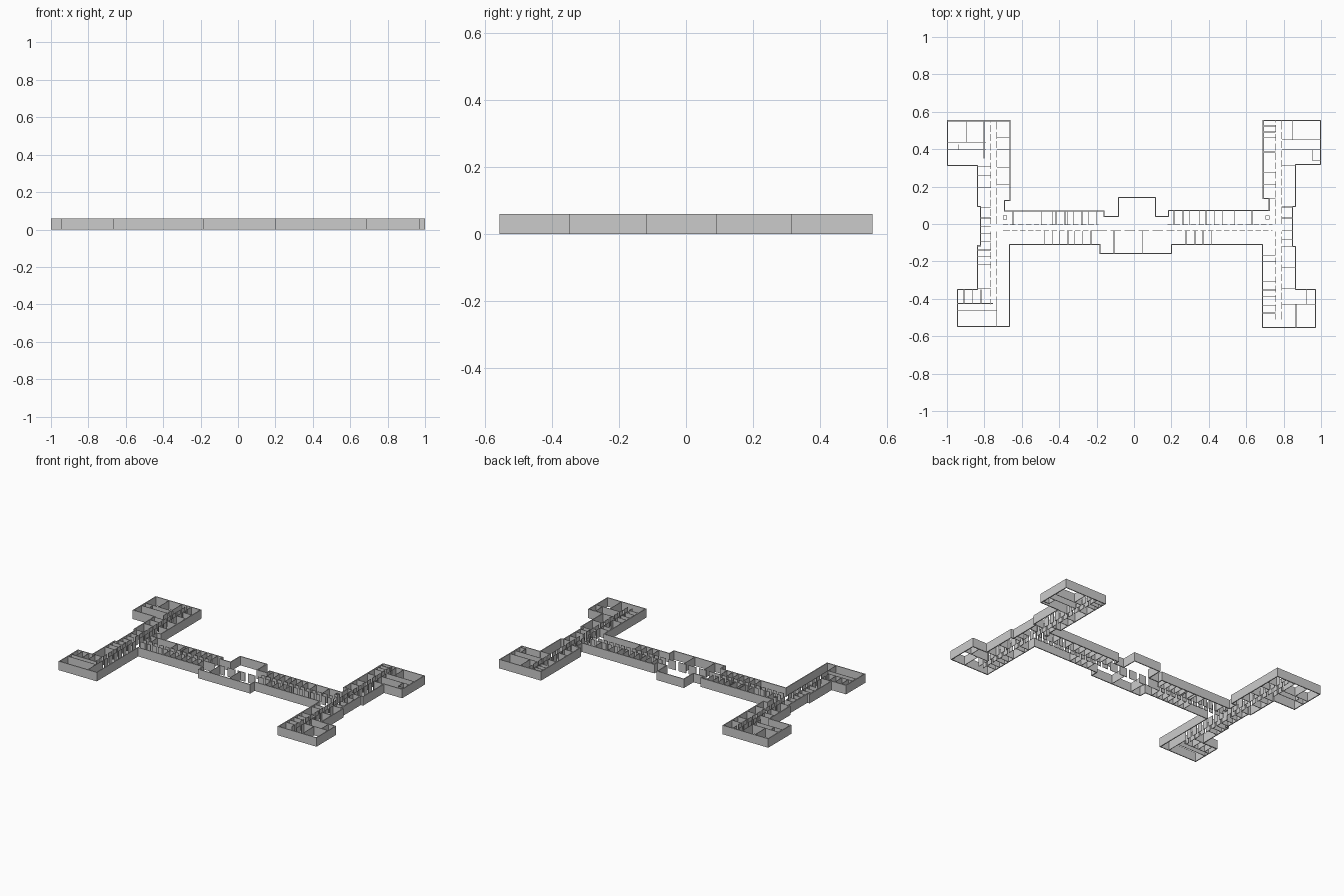
import bpy, bmesh
from mathutils import Vector

if "Cube" in bpy.data.objects:
    bpy.data.objects.remove(bpy.data.objects["Cube"])

H = 0.06      # wall height
T_OUT = 0.006  # outer wall thickness
T_IN = 0.003   # partition thickness


def finish(name, bm):
    bmesh.ops.recalc_face_normals(bm, faces=bm.faces)
    me = bpy.data.meshes.new(name)
    bm.to_mesh(me)
    bm.free()
    ob = bpy.data.objects.new(name, me)
    bpy.context.collection.objects.link(ob)
    return ob


def box(bm, x0, x1, y0, y1):
    vs = bmesh.ops.create_cube(bm, size=1)['verts']
    for v in vs:
        v.co = ((x0 + x1) / 2 + v.co.x * (x1 - x0),
                (y0 + y1) / 2 + v.co.y * (y1 - y0), H / 2 + v.co.z * H)


def wall(bm, axis, at, lo, hi):
    """Straight partition; axis is the direction it runs in."""
    h = T_IN / 2
    if axis == 'x':
        box(bm, lo, hi, at - h, at + h)
    else:
        box(bm, at - h, at + h, lo, hi)


def rooms(name, *groups):
    """Each group: axis, list of positions, start, end."""
    bm = bmesh.new()
    for axis, places, lo, hi in groups:
        for at in places:
            wall(bm, axis, at, lo, hi)
    finish(name, bm)


def corridor(name, axis, sides, lo, hi, step, gap=0.013):
    """Pair of parallel walls broken by door openings."""
    bm = bmesh.new()
    for k, at in enumerate(sides):
        edge, s = lo, lo + step * (0.6 + 0.25 * k)
        while s < hi - gap:
            wall(bm, axis, at, edge, s)
            edge, s = s + gap, s + step
        wall(bm, axis, at, edge, hi)
    finish(name, bm)


def ring(name, pts, t):
    """Closed wall inset from a clockwise right-angled outline."""
    bm = bmesh.new()
    P = [Vector(p) for p in pts]
    n = len(P)
    loops = [[], [], [], []]
    for i, p in enumerate(P):
        a = (p - P[i - 1]).normalized()
        b = (P[(i + 1) % n] - p).normalized()
        q = p + t * (Vector((a.y, -a.x)) + Vector((b.y, -b.x)))
        for loop, c, z in zip(loops, (p, p, q, q), (0, H, H, 0)):
            loop.append(bm.verts.new((c.x, c.y, z)))
    for k in range(4):
        A, B = loops[k], loops[(k + 1) % 4]
        for i in range(n):
            j = (i + 1) % n
            bm.faces.new((A[i], A[j], B[j], B[i]))
    finish(name, bm)


# outer wall: north side west to east, then south side back
north = [(-1, .555), (-.66, .555), (-.66, .123), (-.69, .123), (-.69, .072),
         (-.158, .072), (-.158, .043), (-.086, .043), (-.086, .145), (.117, .145),
         (.117, .043), (.182, .043), (.182, .075), (.72, .075), (.72, .134),
         (.688, .134), (.688, .557), (1, .557), (1, .315), (.866, .315), (.866, .091)]
south = [(.85, .091), (.85, -.118), (.866, -.118), (.866, -.347), (.973, -.347),
         (.973, -.556), (.684, -.556), (.684, -.113), (.203, -.113), (.203, -.16),
         (-.184, -.16), (-.184, -.113), (-.663, -.113), (-.663, -.552), (-.947, -.552),
         (-.947, -.347), (-.84, -.347), (-.84, -.113), (-.824, -.113), (-.824, .091),
         (-.84, .091), (-.84, .31), (-1, .31)]
ring("outer_wall", north + south, T_OUT)

# corridors with door openings
corridor("main_corridor_west", 'x', (-.005, -.037), -.70, -.19, .042)
corridor("main_corridor_centre", 'x', (-.037,), -.19, .2, .075, .02)
corridor("main_corridor_east", 'x', (-.005, -.037), .18, .74, .042)
corridor("west_wing_corridor_north", 'y', (-.765, -.733), 0, .55, .05)
corridor("west_wing_corridor_south", 'y', (-.765, -.733), -.43, -.04, .05)
corridor("east_wing_corridor_north", 'y', (.757, .79), 0, .55, .05)
corridor("east_wing_corridor_south", 'y', (.757, .79), -.51, -.04, .05)

# rooms along the main corridor
rooms("main_rooms_west",
      ('y', [-.647, -.497, -.438, -.417, -.369, -.358, -.321, -.278, -.241, -.198], -.005, .07),
      ('y', [-.481, -.438, -.396, -.353, -.316, -.273, -.23], -.11, -.037))
rooms("main_rooms_east",
      ('y', [.214, .262, .299, .348, .385, .428, .471, .535, .631], -.005, .072),
      ('y', [.278, .326, .369, .412], -.11, -.037))
rooms("central_hall_partitions", ('y', [-.107, .043], -.157, -.037))

# west wing rooms
rooms("west_wing_north_rooms",
      ('x', [.396, .438], -.997, -.79), ('y', [-.898], .438, .553),
      ('y', [-.936], .396, .425), ('y', [-.802], .35, .553),
      ('x', [.46, .396, .3, .209], -.733, -.663),
      ('x', [.305, .257, .193], -.837, -.765),
      ('x', [.09, .032, -.011, -.053, -.096], -.822, -.765))
rooms("west_wing_south_rooms",
      ('x', [-.139, -.176, -.219, -.347], -.838, -.765),
      ('x', [-.425], -.944, -.755), ('x', [-.46], -.944, -.733),
      ('y', [-.909, -.861, -.818], -.425, -.35),
      ('y', [-.733], -.55, -.43))

# east wing rooms
rooms("east_wing_north_rooms",
      ('x', [.524, .492, .46, .385, .273, .209, .134], .69, .757),
      ('x', [.45, .396], .79, .997), ('y', [.845], .45, .554),
      ('y', [.952], .34, .396), ('x', [.34], .952, .997),
      ('x', [.315], .79, .866),
      ('x', [.091, .032, -.037, -.085], .79, .848))
rooms("east_wing_south_rooms",
      ('x', [-.166, -.203, -.305, -.353, -.39, -.438, -.476], .687, .757),
      ('x', [-.118, -.235, -.347], .79, .864),
      ('x', [-.428], .79, .97), ('y', [.866], -.553, -.428),
      ('y', [.92], -.428, -.35))

# small square shafts beside the wings
for side, x in (("west", -.69), ("east", .713)):
    y, r = .034, .011
    ring(side + "_shaft", [(x - r, y + r), (x + r, y + r), (x + r, y - r), (x - r, y - r)], .003)
